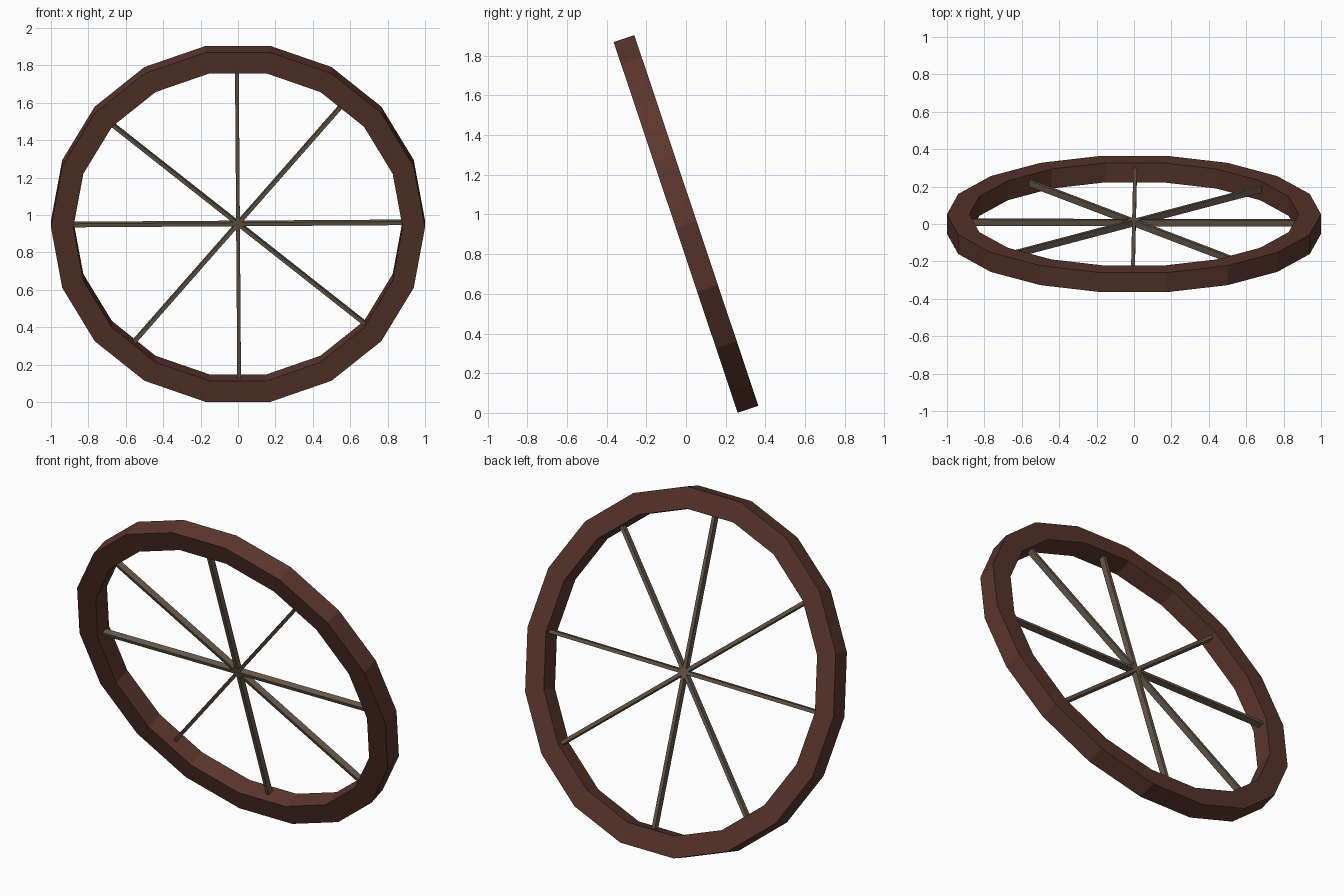
import bpy, bmesh
from math import radians
from mathutils import Matrix, Vector

if "Cube" in bpy.data.objects:
    bpy.data.objects.remove(bpy.data.objects["Cube"])

LEAN = Matrix.Translation((0, 0, 0.9525)) @ Matrix.Rotation(radians(18.5), 4, 'X')


def material(name, color):
    m = bpy.data.materials.new(name)
    m.diffuse_color = (*color, 1)
    m.use_nodes = True
    m.node_tree.nodes["Principled BSDF"].inputs["Base Color"].default_value = m.diffuse_color
    return m


def add_object(name, bm, mat, matrix):
    bmesh.ops.recalc_face_normals(bm, faces=bm.faces)
    mesh = bpy.data.meshes.new(name)
    bm.to_mesh(mesh)
    bm.free()
    mesh.materials.append(mat)
    ob = bpy.data.objects.new(name, mesh)
    ob.matrix_world = matrix
    bpy.context.collection.objects.link(ob)
    return ob


rim_mat = material("rim_wood", (0.105, 0.037, 0.026))
spoke_mat = material("spoke_wood", (0.14, 0.10, 0.07))

# Rim: rectangular section spun around the axle in 18 steps
R_OUT, R_IN, HALF_W = 1.0, 0.88, 0.055
bm = bmesh.new()
section = [bm.verts.new(p) for p in ((R_IN, -HALF_W, 0), (R_OUT, -HALF_W, 0),
                                     (R_OUT, HALF_W, 0), (R_IN, HALF_W, 0))]
edges = [bm.edges.new((section[i], section[(i + 1) % 4])) for i in range(4)]
bmesh.ops.spin(bm, geom=section + edges, cent=(0, 0, 0), axis=(0, 1, 0),
               angle=radians(360), steps=18)
bmesh.ops.remove_doubles(bm, verts=bm.verts, dist=1e-4)
add_object("rim", bm, rim_mat, LEAN)

# Spokes: four flat bars crossing at the centre, unevenly spaced
for i, angle in enumerate((0.4, 50.2, 90.4, 140.3)):
    bm = bmesh.new()
    bmesh.ops.create_cube(bm, size=1)
    bmesh.ops.scale(bm, vec=Vector((1.765, 0.035, 0.02)), verts=bm.verts)
    place = Matrix.Translation((0, 0.008, 0)) @ Matrix.Rotation(radians(-angle), 4, 'Y')
    add_object(f"spoke_bar_{i + 1}", bm, spoke_mat, LEAN @ place)
